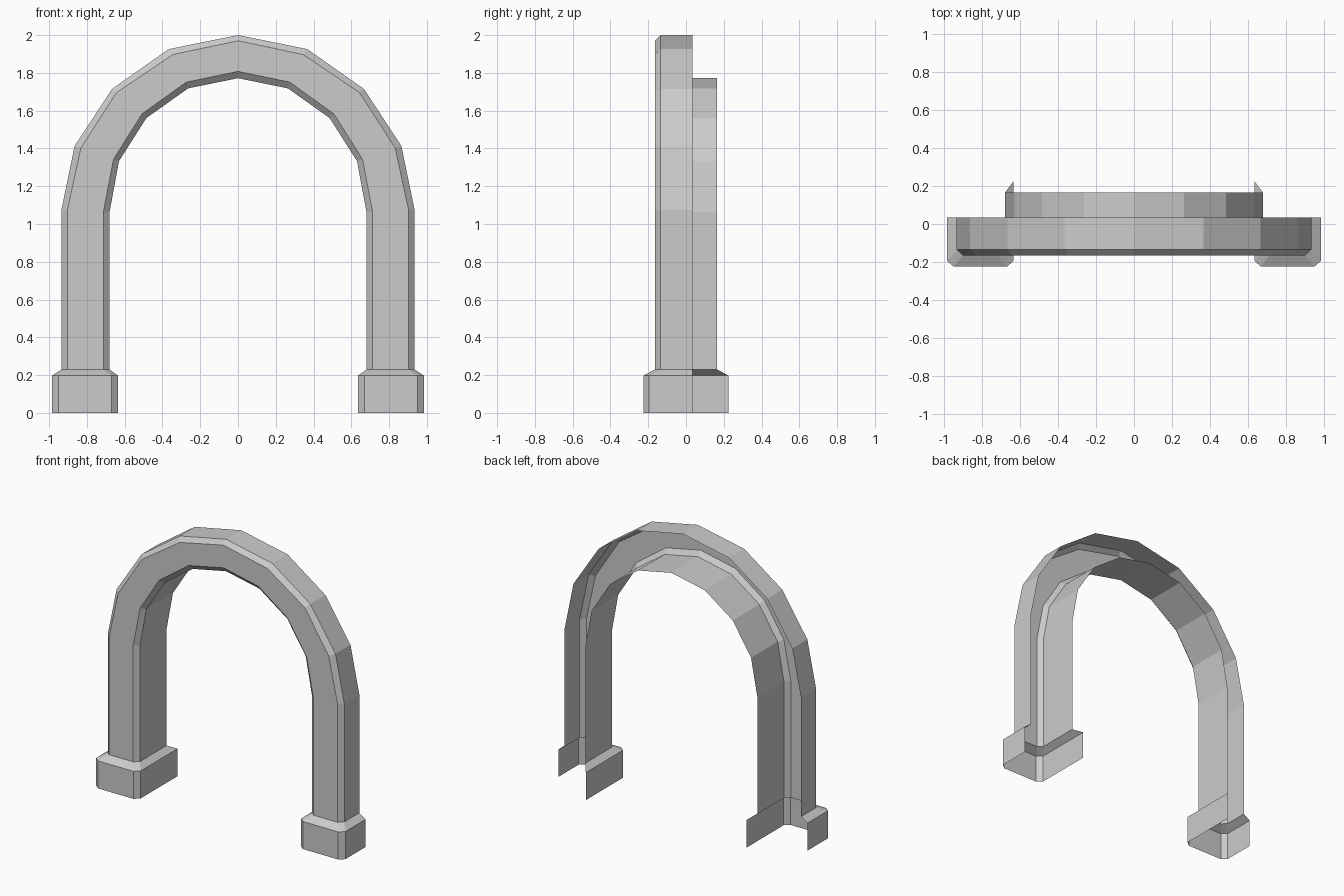
import bpy
import bmesh

cube = bpy.data.objects.get("Cube")
if cube:
    bpy.data.objects.remove(cube, do_unlink=True)

stone = bpy.data.materials.new("grey_stone")
stone.use_nodes = True
GREY = (0.6, 0.6, 0.6, 1)
stone.diffuse_color = GREY
stone.node_tree.nodes["Principled BSDF"].inputs["Base Color"].default_value = GREY


def loft(name, rows):
    """Skin a sequence of open cross-sections with flat quads."""
    bm = bmesh.new()
    grid = [[bm.verts.new(p) for p in row] for row in rows]
    for a, b in zip(grid, grid[1:]):
        for j in range(len(a) - 1):
            bm.faces.new((a[j], a[j + 1], b[j + 1], b[j]))
    mesh = bpy.data.meshes.new(name)
    bm.to_mesh(mesh)
    bm.free()
    mesh.materials.append(stone)
    obj = bpy.data.objects.new(name, mesh)
    bpy.context.collection.objects.link(obj)
    return obj


def mirrored(row):
    return [(-x, y, z) for x, y, z in row]


# Depths across the section: outer back, outer front, face, face, inner front, inner back
ARCH_Y = (0.035, -0.135, -0.165, -0.165, -0.135, 0.165)
BASE_Y = (0.035, -0.195, -0.225, -0.225, -0.195, 0.225)

# Left half of the four long edges of the arch, from foot to crown
outer = [(0.935, 0.23), (0.935, 1.075), (0.865, 1.413), (0.667, 1.715), (0.367, 1.926), (0, 2.0)]
outer_face = [(0.903, 0.23), (0.903, 1.075), (0.832, 1.402), (0.643, 1.696), (0.345, 1.897), (0, 1.97)]
inner_face = [(0.713, 0.23), (0.713, 1.063), (0.659, 1.343), (0.508, 1.583), (0.274, 1.751), (0, 1.808)]
inner = [(0.68, 0.23), (0.68, 1.063), (0.63, 1.333), (0.485, 1.561), (0.264, 1.718), (0, 1.772)]

# Arch: open-backed strip with bevelled front edges
half = []
for points in zip(outer, outer, outer_face, inner_face, inner, inner):
    half.append([(-x, y, z) for (x, z), y in zip(points, ARCH_Y)])
loft("arch", half + [mirrored(r) for r in reversed(half[:-1])])

# Plinths: bevelled block sloping in to meet the foot of each leg
base_x = (-0.985, -0.985, -0.95, -0.67, -0.635, -0.635)
plinth = [[(x, y, z) for x, y in zip(base_x, BASE_Y)] for z in (0, 0.197)]
plinth.append(half[0])
loft("right_plinth", plinth)
loft("left_plinth", [mirrored(r) for r in reversed(plinth)])
